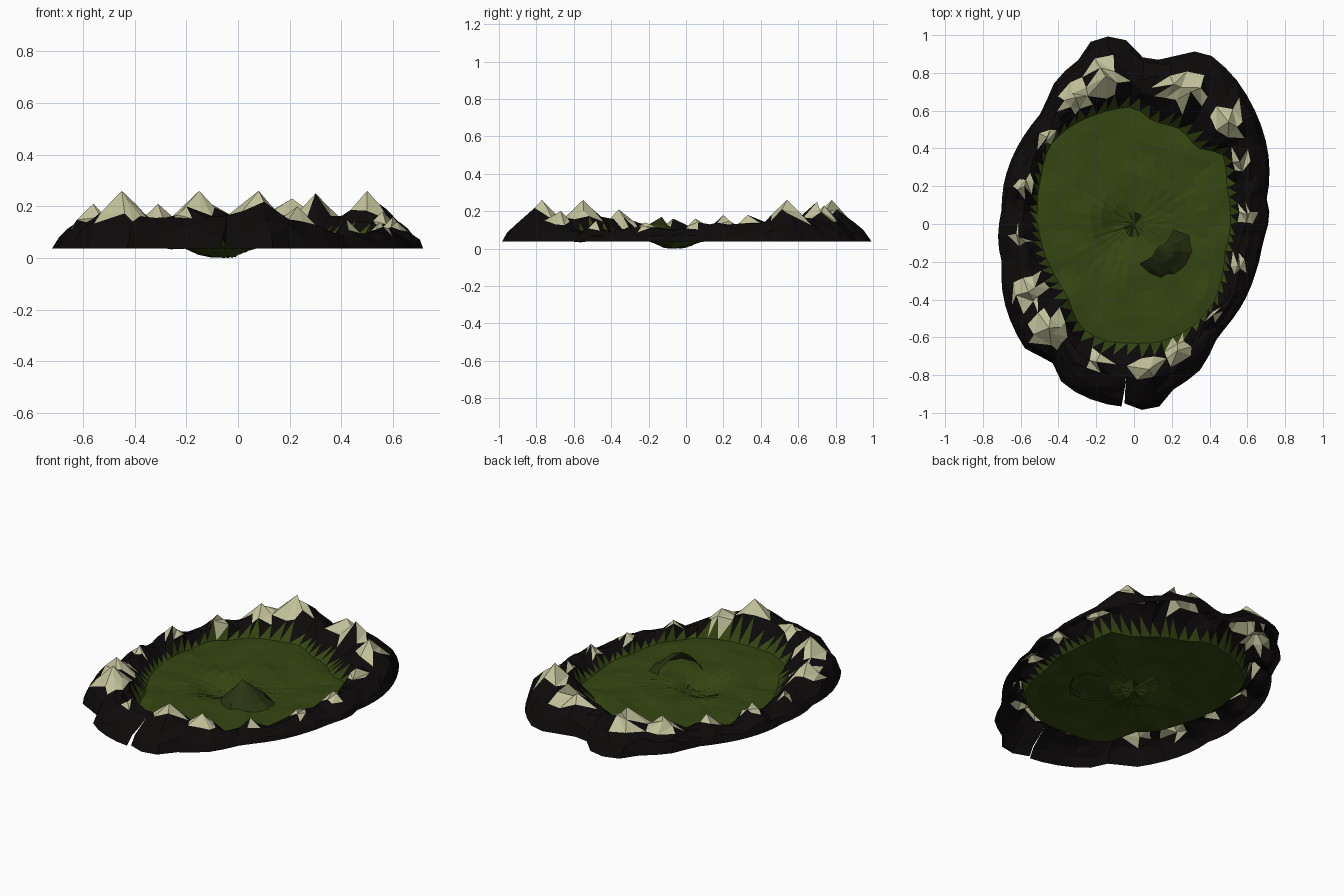
import bpy, bmesh, math, random
from mathutils import Vector, noise

if "Cube" in bpy.data.objects:
    bpy.data.objects.remove(bpy.data.objects["Cube"])

random.seed(4)

def material(name, rgb):
    m = bpy.data.materials.new(name)
    m.diffuse_color = (*rgb, 1)
    m.use_nodes = True
    m.node_tree.nodes["Principled BSDF"].inputs["Base Color"].default_value = m.diffuse_color
    return m

ROCK = material("dark_rock", (0.004, 0.003, 0.003))
SNOW = material("pale_cap", (0.54, 0.54, 0.33))
GRASS = material("grass", (0.036, 0.061, 0.006))
MOSS = material("dark_moss", (0.022, 0.034, 0.006))

# Plan outlines (counter-clockwise from the split at the front)
OUTER = [(-.05, -.95), (.10, -1), (.22, -.86), (.33, -.80), (.44, -.6), (.5, -.53), (.64, -.27),
         (.68, -.1), (.72, .05), (.70, .12), (.71, .38), (.62, .64), (.53, .78), (.37, .92),
         (.22, .89), (.07, .85), (-.03, .97), (-.2, 1), (-.3, .86), (-.41, .77), (-.48, .6),
         (-.56, .5), (-.69, .21), (-.70, .08), (-.72, -.1), (-.70, -.2), (-.69, -.4),
         (-.57, -.67), (-.43, -.72), (-.43, -.78), (-.36, -.86), (-.25, -.92), (-.07, -.97)]
INNER = [(-.02, -.63), (.15, -.62), (.3, -.55), (.42, -.42), (.46, -.3), (.48, -.15), (.51, .05),
         (.49, .2), (.47, .37), (.33, .40), (.25, .5), (.1, .54), (0, .62), (-.2, .58), (-.33, .52),
         (-.45, .41), (-.49, .25), (-.51, .05), (-.49, -.1), (-.43, -.25), (-.35, -.38),
         (-.28, -.55), (-.15, -.62)]
# Peaks: x, y, height, cap radius
PEAKS = [(-.45, -.55, .26, .12), (-.56, -.36, .21, .10), (-.61, -.07, .16, .05), (-.58, .20, .18, .06),
         (-.46, .46, .18, .05), (-.31, .67, .21, .09), (-.15, .78, .26, .10), (.21, .74, .23, .08),
         (.30, .70, .25, .09), (.50, .54, .26, .10), (.56, .33, .18, .06), (.60, .05, .16, .05),
         (.55, -.22, .14, .04), (.42, -.48, .15, .03), (.23, -.67, .20, .08), (.08, -.77, .26, .09),
         (-.20, -.73, .20, .06)]

def polar(points):
    return sorted((math.atan2(y, x) % math.tau, math.hypot(x, y)) for x, y in points)

def radius(table, a):
    a %= math.tau
    ext = [(table[-1][0] - math.tau, table[-1][1])] + table + [(table[0][0] + math.tau, table[0][1])]
    for (a0, r0), (a1, r1) in zip(ext, ext[1:]):
        if a0 <= a <= a1:
            return r0 + (r1 - r0) * (a - a0) / max(a1 - a0, 1e-6)

OUT, INN = polar(OUTER), polar(INNER)

def finish(bm, name, mats):
    me = bpy.data.meshes.new(name)
    bm.normal_update()
    bm.to_mesh(me)
    bm.free()
    for m in mats:
        me.materials.append(m)
    ob = bpy.data.objects.new(name, me)
    bpy.context.collection.objects.link(ob)
    return ob

def floor_z(x, y):
    dip = math.exp(-((x + .07) ** 2 + (y + .06) ** 2) / .012)
    return max(0, .046 - .055 * dip + .016 * noise.noise(Vector((x * 6, y * 6, 0))))

# Mountain ring: an open strip whose two ends meet at the split
N = 66
START, SPLIT = math.atan2(-.95, -.05), math.radians(.9)
ROWS = [(0, 0), (.10, .38), (.27, .72), (.45, .96), (.62, .92), (.80, .5), (1, .06)]

bm = bmesh.new()
cols = []
for i in range(N + 1):
    col = []
    for j, (t, h) in enumerate(ROWS):
        a = START + i / N * math.tau
        if 0 < j < 6 and 0 < i < N:
            a += random.uniform(-.025, .025)
            t += random.uniform(-.04, .04)
        if i == N:
            a -= SPLIT * max(0, 1 - t / .35)
        ro, ri = radius(OUT, a), radius(INN, a)
        r = ro + (ri - ro) * t
        x, y = r * math.cos(a), r * math.sin(a)
        z = .037 + h * min(.13, .42 * (ro - ri))
        if 1 < j < 6:
            z += .03 * noise.noise(Vector((x * 7, y * 7, 3)))
        if j == 6:
            z = floor_z(x, y)
        elif j > 0:
            z = max([z] + [pz - .95 * math.hypot(x - px, y - py) for px, py, pz, _ in PEAKS])
        col.append(bm.verts.new((x, y, z)))
    cols.append(col)
for px, py, pz, _ in PEAKS:
    v = min((c[j] for c in cols[1:-1] for j in range(1, 6)),
            key=lambda q: math.hypot(q.co.x - px, q.co.y - py))
    v.co = (px, py, pz)

def rock_face(vs, grass=False):
    f = bm.faces.new(vs)
    c = f.calc_center_median()
    if grass:
        f.material_index = 2
    elif any(math.hypot(c.x - px, c.y - py) < pr * .85 for px, py, _, pr in PEAKS):
        f.material_index = 1

for c0, c1 in zip(cols, cols[1:]):
    for j in range(6):
        a, b, c, d = c0[j], c1[j], c1[j + 1], c0[j + 1]
        if j == 5 or random.random() < .5:
            rock_face((a, b, c))
            rock_face((a, c, d), j == 5)   # grass teeth climb the inner slope
        else:
            rock_face((a, b, d))
            rock_face((b, c, d))
bmesh.ops.remove_doubles(bm, verts=bm.verts[:], dist=.0005)
finish(bm, "mountain_ring", [ROCK, SNOW, GRASS])

# Valley floor with a sunken hollow
bm = bmesh.new()
RINGS = 9
grid = []
for k in range(1, RINGS + 1):
    ring = []
    for i in range(N):
        a = START + i / N * math.tau
        r = radius(INN, a) * k / RINGS
        x, y = r * math.cos(a), r * math.sin(a)
        z = floor_z(x, y) + (random.uniform(0, .006) if k < RINGS else 0)
        ring.append(bm.verts.new((x, y, z)))
    grid.append(ring)
centre = bm.verts.new((0, 0, floor_z(0, 0)))
for i in range(N):
    i2 = (i + 1) % N
    bm.faces.new((centre, grid[0][i], grid[0][i2]))
    for r0, r1 in zip(grid, grid[1:]):
        bm.faces.new((r0[i], r1[i], r1[i2], r0[i2]))
low = min(bm.verts, key=lambda v: v.co.z)
low.co.z = 0
finish(bm, "valley_floor", [GRASS])

# Cave hood: part dome open towards the hollow
bm = bmesh.new()
hood = []
for u in (1, .75, .4):
    row = []
    for s in range(8):
        a = math.radians(-45 - 105 + 210 * s / 7)
        r = .155 * u * random.uniform(.85, 1.1)
        z = .04 + .12 * (1 - u ** 1.5) * random.uniform(.9, 1)
        row.append(bm.verts.new((.145 + r * math.cos(a), -.145 + r * math.sin(a), z)))
    hood.append(row)
tip = bm.verts.new((.12, -.13, .17))
for r0, r1 in zip(hood, hood[1:]):
    for s in range(7):
        bm.faces.new((r0[s], r0[s + 1], r1[s + 1], r1[s]))
for s in range(7):
    bm.faces.new((hood[-1][s], hood[-1][s + 1], tip))
finish(bm, "cave_hood", [MOSS])
